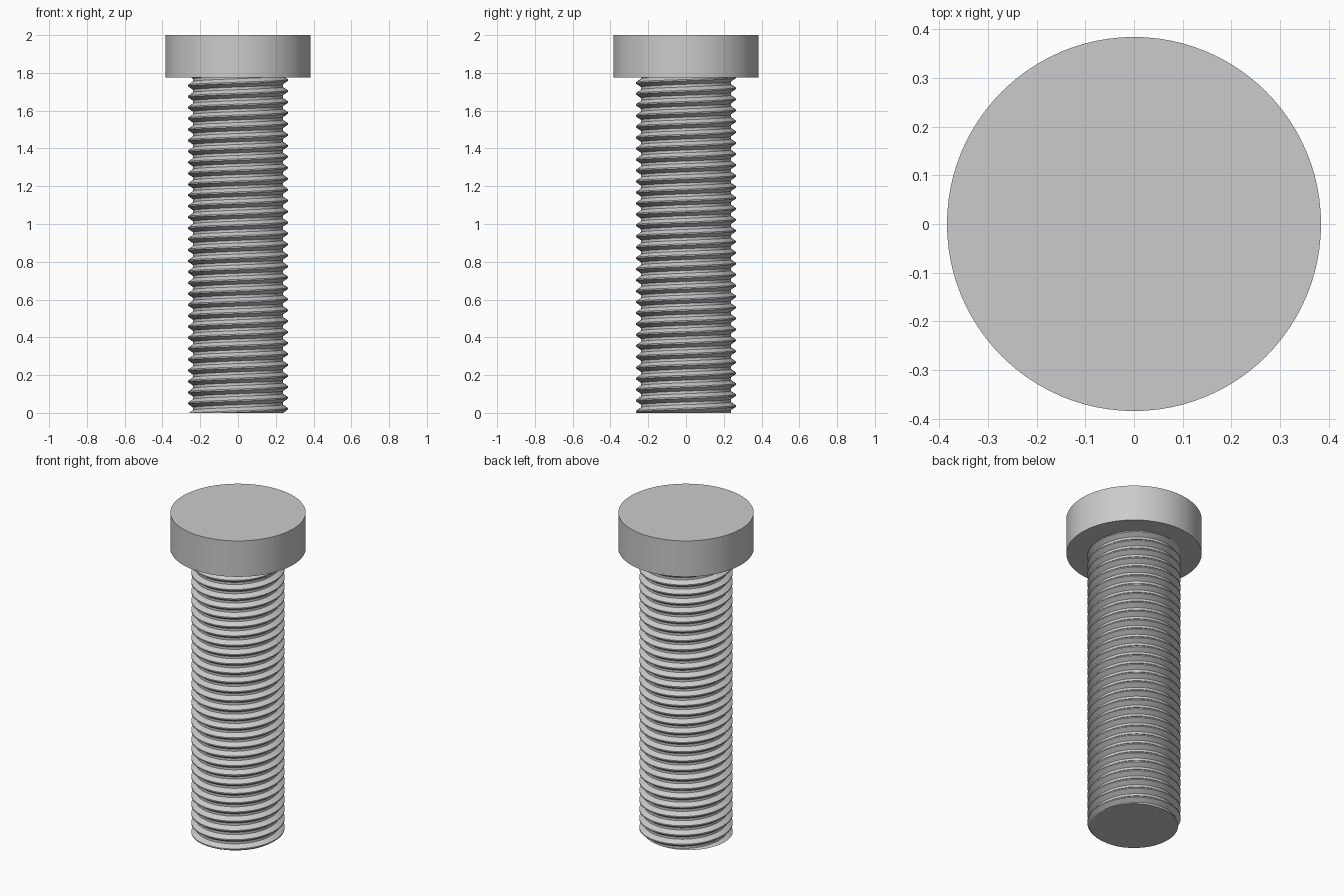
import bpy
import bmesh
from math import sin, cos, pi, radians

cube = bpy.data.objects.get("Cube")
if cube:
    bpy.data.objects.remove(cube, do_unlink=True)

HEIGHT, HEAD_BASE, HEAD_RADIUS = 2.0, 1.775, 0.384
CREST, ROOT, PITCH = 0.265, 0.238, 0.058
SEGMENTS = 96
START = radians(-135)  # angle where the crest meets the tip

steel = bpy.data.materials.new("grey steel")
steel.use_nodes = True
colour = (0.6, 0.6, 0.6, 1)
steel.diffuse_color = colour
steel.node_tree.nodes["Principled BSDF"].inputs["Base Color"].default_value = colour


def finish(bm, name):
    bmesh.ops.recalc_face_normals(bm, faces=bm.faces[:])
    mesh = bpy.data.meshes.new(name)
    bm.to_mesh(mesh)
    bm.free()
    mesh.materials.append(steel)
    obj = bpy.data.objects.new(name, mesh)
    bpy.context.collection.objects.link(obj)
    bpy.ops.object.select_all(action='DESELECT')
    obj.select_set(True)
    bpy.context.view_layer.objects.active = obj
    bpy.ops.object.shade_smooth_by_angle(angle=radians(30))


# Threaded shank: one tooth profile swept along a right-handed helix
bm = bmesh.new()
tooth = [(CREST, -0.06), (CREST, 0.06), (ROOT, 0.38), (ROOT, 0.62)]
turns = int(HEAD_BASE / PITCH) + 5
rows = []
for step in range(turns * SEGMENTS + 1):
    turn = step / SEGMENTS
    angle = START + turn * 2 * pi
    rows.append([bm.verts.new((r * cos(angle), r * sin(angle), (turn - 2 + f) * PITCH))
                 for r, f in tooth])
for step in range((turns - 1) * SEGMENTS):
    a = rows[step] + [rows[step + SEGMENTS][0]]
    b = rows[step + 1] + [rows[step + 1 + SEGMENTS][0]]
    for i in range(len(tooth)):
        bm.faces.new((a[i], b[i], b[i + 1], a[i + 1]))

# Trim the thread flat at the tip and under the head, then cap both ends
for z, direction in ((0, -1), (HEAD_BASE + 0.005, 1)):
    cut = bmesh.ops.bisect_plane(
        bm, geom=bm.verts[:] + bm.edges[:] + bm.faces[:], dist=1e-6,
        plane_co=(0, 0, z), plane_no=(0, 0, direction), clear_outer=True)
    rim = [e for e in cut["geom_cut"] if isinstance(e, bmesh.types.BMEdge) and e.is_boundary]
    bmesh.ops.contextual_create(bm, geom=rim)
finish(bm, "threaded_shank")

# Plain cylindrical head
bm = bmesh.new()
bmesh.ops.create_cone(bm, cap_ends=True, segments=SEGMENTS, radius1=HEAD_RADIUS,
                      radius2=HEAD_RADIUS, depth=HEIGHT - HEAD_BASE)
bmesh.ops.translate(bm, verts=bm.verts[:], vec=(0, 0, (HEIGHT + HEAD_BASE) / 2))
finish(bm, "head")
